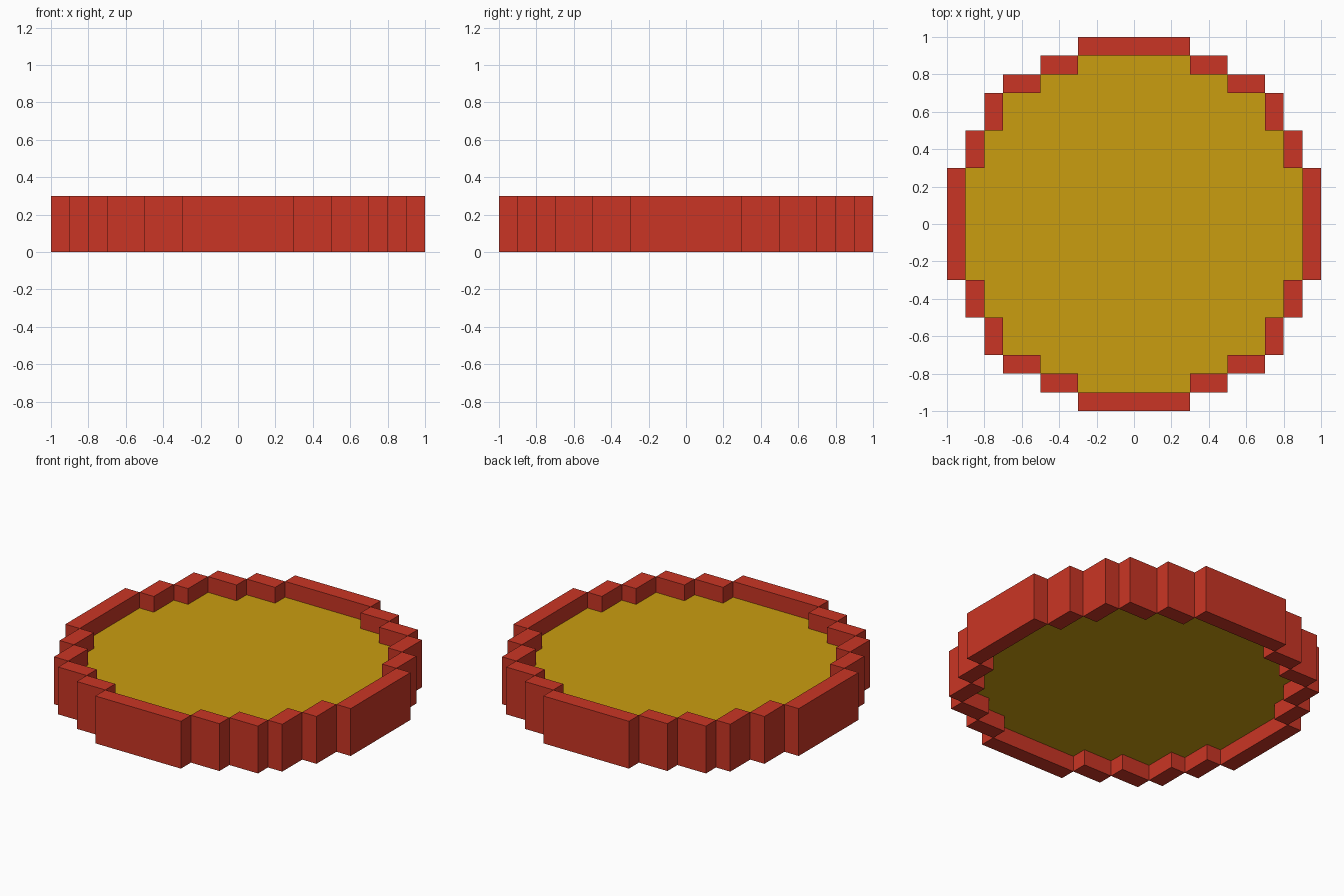
import bpy
import bmesh

cube = bpy.data.objects.get("Cube")
if cube:
    bpy.data.objects.remove(cube, do_unlink=True)

WALL_HEIGHT = 0.3
FLOOR_BOTTOM, FLOOR_TOP = 0.1, 0.2


def make_material(name, rgb):
    mat = bpy.data.materials.new(name)
    mat.use_nodes = True
    color = (*rgb, 1.0)
    mat.diffuse_color = color
    mat.node_tree.nodes["Principled BSDF"].inputs["Base Color"].default_value = color
    return mat


red = make_material("brick_red", (0.59, 0.036, 0.018))
gold = make_material("golden_yellow", (0.59, 0.34, 0.005))


def prism(name, outline, z0, z1, mat):
    """Extrude a counter-clockwise outline from z0 up to z1."""
    bm = bmesh.new()
    base = bm.faces.new([bm.verts.new((x, y, z0)) for x, y in outline])
    top = bmesh.ops.extrude_face_region(bm, geom=[base], use_keep_orig=True)["geom"]
    bmesh.ops.translate(bm, vec=(0, 0, z1 - z0),
                        verts=[g for g in top if isinstance(g, bmesh.types.BMVert)])
    bmesh.ops.recalc_face_normals(bm, faces=bm.faces)
    mesh = bpy.data.meshes.new(name)
    bm.to_mesh(mesh)
    bm.free()
    mesh.materials.append(mat)
    obj = bpy.data.objects.new(name, mesh)
    bpy.context.collection.objects.link(obj)
    return obj


def turn(points, quarter):
    """Rotate points by a number of quarter turns."""
    for _ in range(quarter):
        points = [(-y, x) for x, y in points]
    return points


# Floor: a stepped disc, one quarter outline repeated four times
quarter_steps = [(0.9, -0.3), (0.9, 0.3), (0.8, 0.3), (0.8, 0.5), (0.7, 0.5),
                 (0.7, 0.7), (0.5, 0.7), (0.5, 0.8), (0.3, 0.8), (0.3, 0.9)]
outline = []
for q in range(4):
    # the last step corner is also the first corner of the next quarter
    outline += turn(quarter_steps[:-1], q)
prism("floor", outline, FLOOR_BOTTOM, FLOOR_TOP, gold)

# Rim: five wall blocks per quarter, touching corner to corner
blocks = [(0.9, 1.0, -0.3, 0.3), (0.8, 0.9, 0.3, 0.5), (0.7, 0.8, 0.5, 0.7),
          (0.5, 0.7, 0.7, 0.8), (0.3, 0.5, 0.8, 0.9)]
for q, side in enumerate(("left", "back", "right", "front")):
    for i, (x0, x1, y0, y1) in enumerate(blocks):
        corners = turn([(x0, y0), (x1, y0), (x1, y1), (x0, y1)], q)
        prism(f"rim_{side}_{i + 1}", corners, 0.0, WALL_HEIGHT, red)
